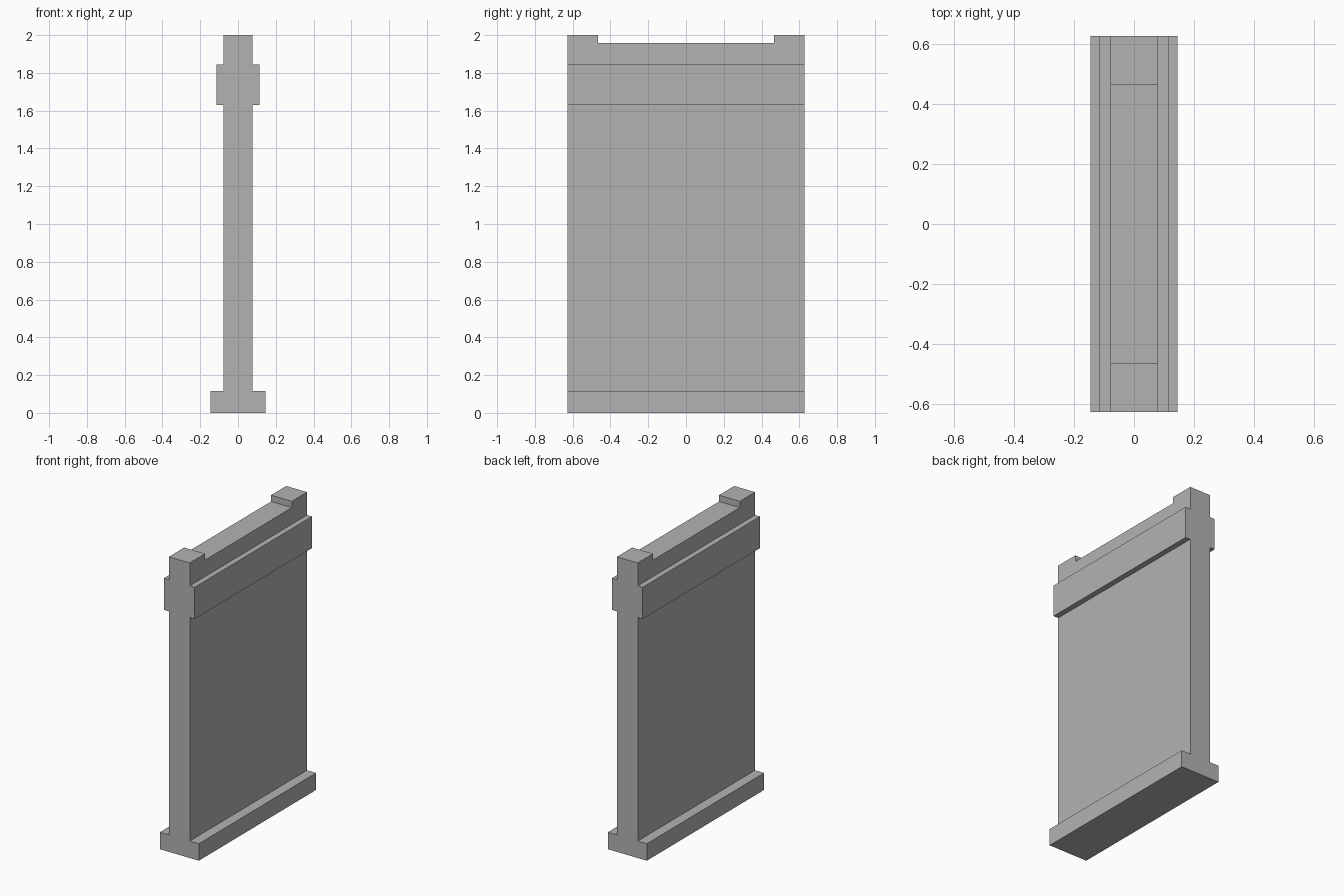
import bpy
import bmesh

HALF_LEN = 0.628
HEIGHT = 2.0

cube = bpy.data.objects.get("Cube")
if cube:
    bpy.data.objects.remove(cube, do_unlink=True)

grey = bpy.data.materials.new("plain grey")
grey.use_nodes = True
colour = (0.45, 0.45, 0.45, 1)
grey.diffuse_color = colour
grey.node_tree.nodes["Principled BSDF"].inputs["Base Color"].default_value = colour


def extrude_profile(name, points, half_len):
    """Extrude an (x, z) outline along y."""
    bm = bmesh.new()
    face = bm.faces.new([bm.verts.new((x, -half_len, z)) for x, z in points])
    result = bmesh.ops.extrude_face_region(bm, geom=[face])
    new_verts = [g for g in result["geom"] if isinstance(g, bmesh.types.BMVert)]
    bmesh.ops.translate(bm, verts=new_verts, vec=(0, 2 * half_len, 0))
    bmesh.ops.recalc_face_normals(bm, faces=bm.faces)
    mesh = bpy.data.meshes.new(name)
    bm.to_mesh(mesh)
    bm.free()
    mesh.materials.append(grey)
    obj = bpy.data.objects.new(name, mesh)
    bpy.context.collection.objects.link(obj)
    return obj


# Wall section with a wide foot and a raised band, mirrored about x = 0
foot, band, wall = 0.146, 0.115, 0.078
right_half = [(foot, 0), (foot, 0.115), (wall, 0.115), (wall, 1.63),
              (band, 1.63), (band, 1.845), (wall, 1.845), (wall, HEIGHT)]
outline = right_half + [(-x, z) for x, z in reversed(right_half)]
panel = extrude_profile("wall_panel", outline, HALF_LEN)

# Shallow recess along the top, leaving a raised block at each end
recess = [(-0.2, 1.957), (0.2, 1.957), (0.2, 2.1), (-0.2, 2.1)]
cutter = extrude_profile("top_recess_cutter", recess, 0.465)
cutter.hide_render = True
cutter.hide_viewport = True

cut = panel.modifiers.new("top_recess", "BOOLEAN")
cut.operation = "DIFFERENCE"
cut.solver = "EXACT"
cut.object = cutter
